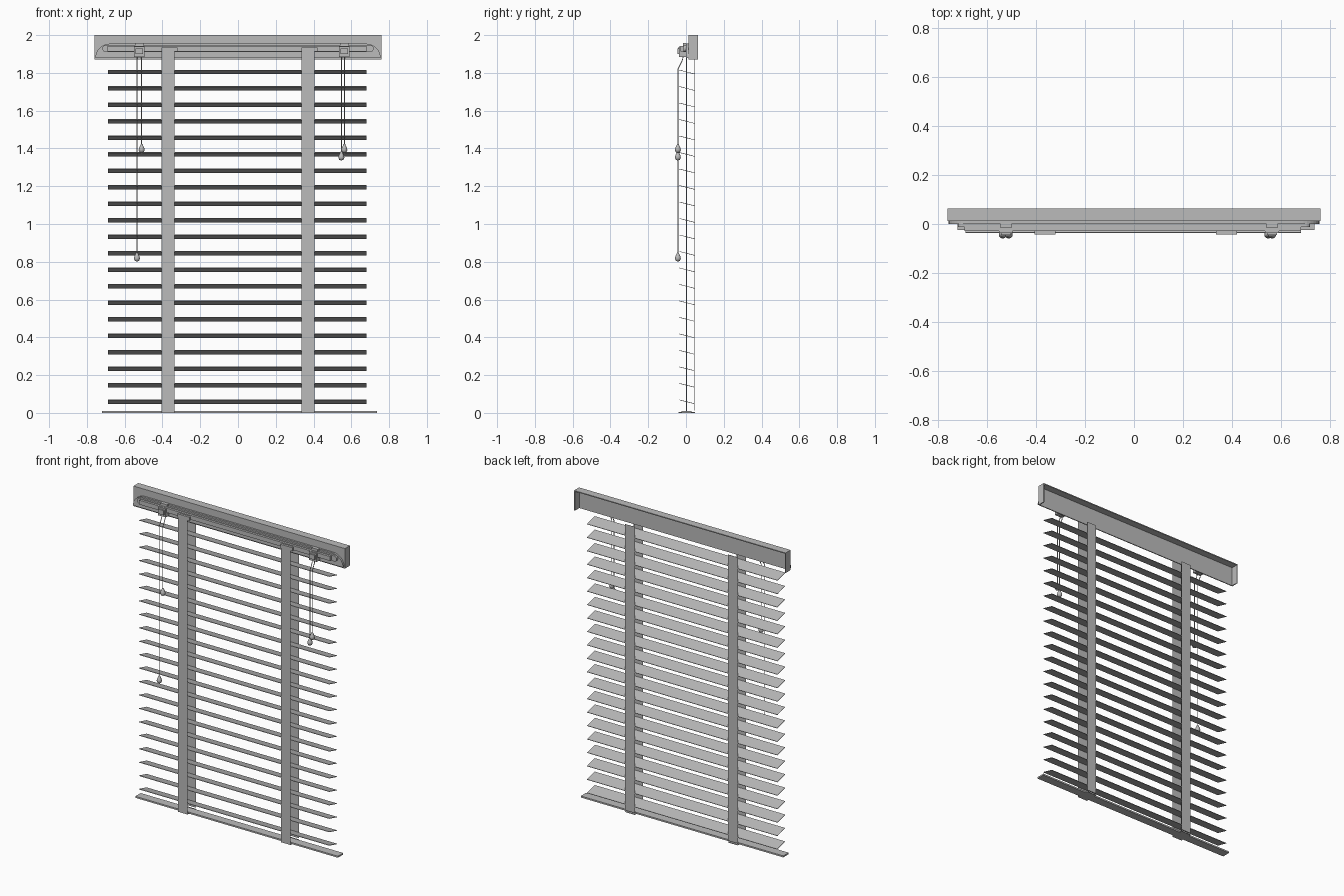
import bpy, bmesh, math

cube = bpy.data.objects.get("Cube")
if cube:
    bpy.data.objects.remove(cube, do_unlink=True)

grey = bpy.data.materials.new("soft_grey")
grey.use_nodes = True
COLOUR = (0.5, 0.5, 0.5, 1)
grey.diffuse_color = COLOUR
grey.node_tree.nodes["Principled BSDF"].inputs["Base Color"].default_value = COLOUR


def finish(name, bm, smooth=False):
    mesh = bpy.data.meshes.new(name)
    bmesh.ops.recalc_face_normals(bm, faces=bm.faces)
    bm.to_mesh(mesh)
    bm.free()
    for p in mesh.polygons:
        p.use_smooth = smooth
    mesh.materials.append(grey)
    obj = bpy.data.objects.new(name, mesh)
    bpy.context.collection.objects.link(obj)
    return obj


def box(name, x, y, z):
    """Box given by its (min, max) along each axis."""
    bm = bmesh.new()
    bmesh.ops.create_cube(bm, size=1)
    for v in bm.verts:
        v.co = [lo + (c + 0.5) * (hi - lo) for c, (lo, hi) in zip(v.co, (x, y, z))]
    return finish(name, bm)


def plate(name, outline, y0, y1):
    """Extrude an x-z outline from y0 to y1."""
    bm = bmesh.new()
    face = bm.faces.new([bm.verts.new((x, y0, z)) for x, z in outline])
    new = bmesh.ops.extrude_face_region(bm, geom=[face])["geom"]
    bmesh.ops.translate(bm, vec=(0, y1 - y0, 0),
                        verts=[g for g in new if isinstance(g, bmesh.types.BMVert)])
    return finish(name, bm)


def cord(name, points, radius):
    curve = bpy.data.curves.new(name, "CURVE")
    curve.dimensions = "3D"
    curve.bevel_depth = radius
    curve.bevel_resolution = 1
    curve.use_fill_caps = True
    line = curve.splines.new("POLY")
    line.points.add(len(points) - 1)
    for p, co in zip(line.points, points):
        p.co = (*co, 1)
    curve.materials.append(grey)
    obj = bpy.data.objects.new(name, curve)
    bpy.context.collection.objects.link(obj)


def pendant(name, x, y, z):
    """Teardrop turned from a short profile."""
    profile = [(0, -0.024), (0.011, -0.02), (0.016, -0.009), (0.014, 0.002),
               (0.008, 0.015), (0.004, 0.024), (0, 0.025)]
    bm = bmesh.new()
    verts = [bm.verts.new((x + r, y, z + h)) for r, h in profile]
    edges = [bm.edges.new(pair) for pair in zip(verts, verts[1:])]
    bmesh.ops.spin(bm, geom=verts + edges, cent=(x, y, z), axis=(0, 0, 1),
                   angle=math.tau, steps=14)
    bmesh.ops.remove_doubles(bm, verts=bm.verts, dist=0.0001)
    finish(name, bm, True)


# Headrail cover: front, top and end walls, open behind
W = 0.76
box("headrail_front", (-W, W), (0.012, 0.018), (1.87, 2))
box("headrail_top", (-W, W), (0.012, 0.063), (1.994, 2))
for side, s in (("right", -1), ("left", 1)):
    box(f"headrail_end_{side}", sorted((s * W, s * (W - 0.006))), (0.012, 0.063), (1.87, 2))

# Raised fascia with curved upper corners
arc = [(0.675 + 0.08 * math.cos(a), 1.88 + 0.075 * math.sin(a))
       for a in (math.pi / 2 * i / 8 for i in range(9))]
plate("fascia", arc + [(-x, z) for x, z in reversed(arc)], 0, 0.013)

# Rounded track and the runner in front of it
ring = [(0.7 + 0.018 * math.cos(a), 1.928 + 0.018 * math.sin(a))
        for a in (math.pi * (i / 8 - 0.5) for i in range(9))]
plate("track", ring + [(-x, z) for x, z in reversed(ring)], -0.013, 0.002)
box("runner", (-0.69, 0.68), (-0.028, -0.01), (1.914, 1.942))

# Slats, front edge tipped up
for i in range(21):
    slat = box(f"slat_{i + 1}", (-0.687, 0.68), (-0.041, 0.041), (-0.0015, 0.0015))
    slat.location = (0, 0.004, 1.805 - i * 0.0873)
    slat.rotation_euler.x = -0.25

# Bottom rail
box("bottom_rail", (-0.72, 0.735), (-0.025, 0.03), (0, 0.01))

# Ladder tapes before and behind the slats, with top clips and lift cords
for side, x in (("right", -0.37), ("left", 0.37)):
    span = (x - 0.035, x + 0.035)
    box(f"tape_front_{side}", span, (-0.0395, -0.0385), (0.004, 1.915))
    box(f"tape_back_{side}", span, (0.0455, 0.0465), (0.012, 1.87))
    box(f"tape_foot_{side}", span, (-0.0395, 0.0465), (0.0, 0.004))
    box(f"tape_clip_{side}", (x - 0.035, x + 0.05), (-0.042, -0.005), (1.912, 1.935))
    cord(f"lift_cord_{side}", [(x, 0.003, 0.01), (x, 0.003, 1.9)], 0.002)

# Cord locks
for side, x in (("right", -0.522), ("left", 0.562)):
    box(f"cord_lock_{side}", (x - 0.028, x + 0.028), (-0.036, 0), (1.885, 1.94))
    box(f"cord_lock_cap_{side}", (x - 0.02, x + 0.02), (-0.045, -0.034), (1.9, 1.93))
    box(f"cord_lock_top_{side}", (x - 0.022, x + 0.022), (-0.016, 0), (1.935, 1.958))

# Pull cords and their pendants
pulls = [(-0.535, 0.825), (-0.51, 1.4), (0.563, 1.4), (0.547, 1.36)]
for i, (x, z) in enumerate(pulls, 1):
    y = -0.043
    cord(f"pull_cord_{i}", [(x, -0.014, 1.89), (x, -0.02, 1.865), (x, y, 1.82),
                            (x, y, z + 0.02)], 0.0025)
    pendant(f"pendant_{i}", x, y, z)
